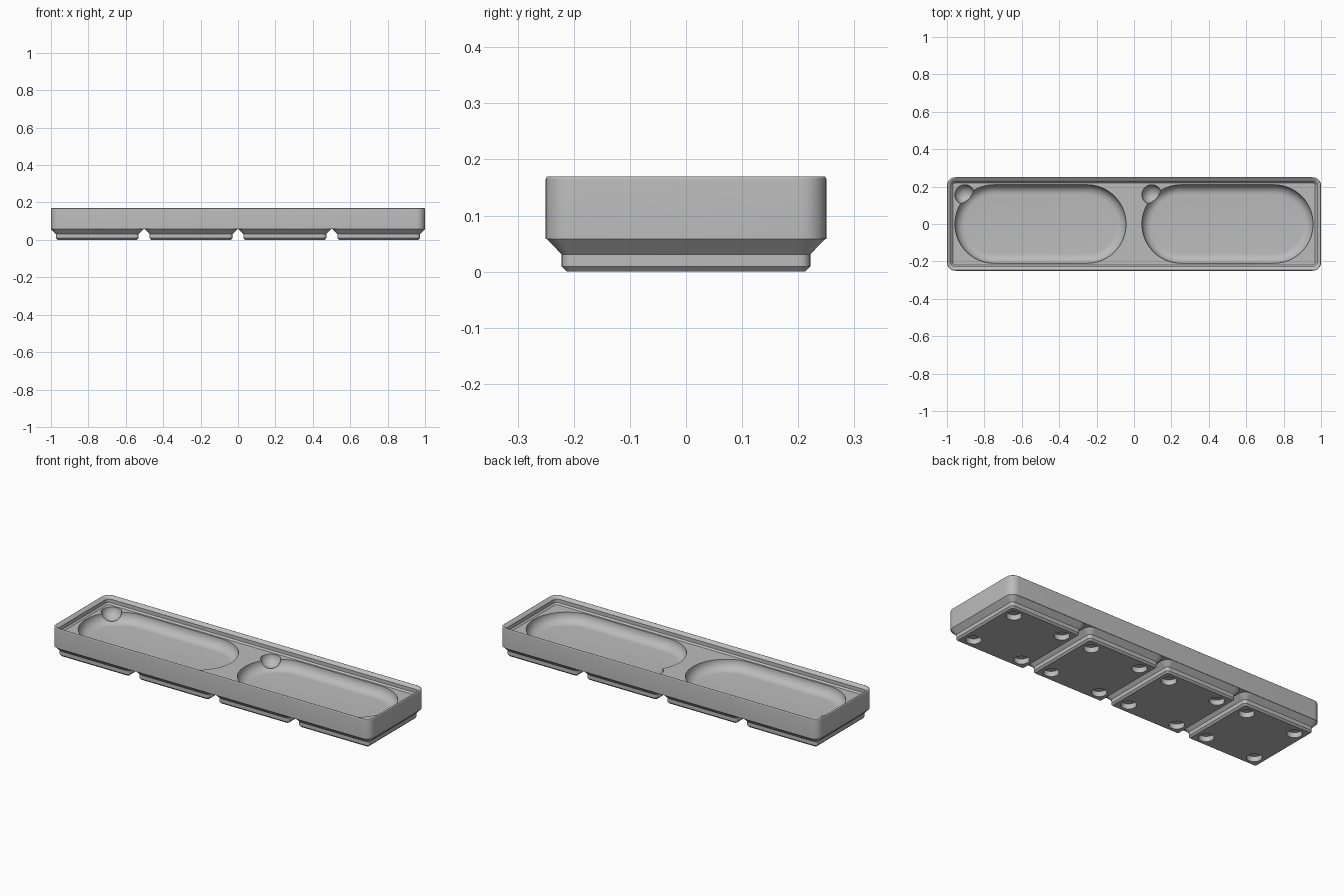
import bpy
import bmesh
from math import sin, cos, pi, radians

if "Cube" in bpy.data.objects:
    bpy.data.objects.remove(bpy.data.objects["Cube"], do_unlink=True)

grey = bpy.data.materials.new("plain grey")
grey.use_nodes = True
COLOUR = (0.5, 0.5, 0.5, 1)
grey.diffuse_color = COLOUR
grey.node_tree.nodes["Principled BSDF"].inputs["Base Color"].default_value = COLOUR


def rounded_ring(hx, hy, radius, inset, steps):
    """Points of a rounded rectangle, shrunk evenly by the inset."""
    r = max(radius - inset, 0.001)
    points = []
    for quarter, (sx, sy) in enumerate([(1, 1), (-1, 1), (-1, -1), (1, -1)]):
        for i in range(steps + 1):
            a = (quarter + i / steps) * pi / 2
            points.append((sx * (hx - inset - r) + r * cos(a),
                           sy * (hy - inset - r) + r * sin(a)))
    return points


def finish(name, bm, location):
    bmesh.ops.remove_doubles(bm, verts=bm.verts, dist=0.00001)
    bmesh.ops.recalc_face_normals(bm, faces=bm.faces)
    mesh = bpy.data.meshes.new(name)
    bm.to_mesh(mesh)
    bm.free()
    mesh.materials.append(grey)
    obj = bpy.data.objects.new(name, mesh)
    obj.location = location
    bpy.context.collection.objects.link(obj)
    return obj


def loft(name, hx, hy, radius, profile, location=(0, 0, 0), steps=10):
    """Solid made of rounded rings, one for each (inset, height)."""
    bm = bmesh.new()
    rings = [[bm.verts.new((x, y, z)) for x, y in rounded_ring(hx, hy, radius, inset, steps)]
             for inset, z in profile]
    for low, high in zip(rings, rings[1:]):
        for i in range(len(low)):
            j = (i + 1) % len(low)
            bm.faces.new((low[i], low[j], high[j], high[i]))
    bm.faces.new(rings[0])
    bm.faces.new(rings[-1])
    return finish(name, bm, location)


def cut(obj, cutters):
    """Subtract the cutters, keep the result and remove the cutters."""
    for cutter in cutters:
        cutter.hide_render = True
        mod = obj.modifiers.new("cut", "BOOLEAN")
        mod.operation = "DIFFERENCE"
        mod.solver = "EXACT"
        mod.object = cutter
    bpy.context.view_layer.update()
    graph = bpy.context.evaluated_depsgraph_get()
    mesh = bpy.data.meshes.new_from_object(obj.evaluated_get(graph))
    obj.modifiers.clear()
    obj.data = mesh
    for cutter in cutters:
        bpy.data.objects.remove(cutter, do_unlink=True)


def smooth(obj):
    bpy.ops.object.select_all(action="DESELECT")
    obj.select_set(True)
    bpy.context.view_layer.objects.active = obj
    bpy.ops.object.shade_smooth_by_angle(angle=radians(30))


CORNER = 0.045
BASE = 0.058    # underside of the tray
FLOOR = 0.127   # top of the solid fill inside the lip
TOP = 0.17
PITCH = 0.5015

# Tray body with a rounded rim and a stepped stacking lip
rim = 0.005
rim_arc = [(rim - rim * cos(a), TOP - rim + rim * sin(a))
           for a in [i * pi / 10 for i in range(6)]]
lip = [(0.008, TOP - 0.001), (0.0225, TOP - 0.0145),
       (0.0225, FLOOR + 0.0084), (0.031, FLOOR)]
body = loft("tray_body", 1, 0.25, CORNER, [(0, BASE)] + rim_arc + lip)

# Two long rounded wells, each with a round finger scoop in its back corner
DEPTH = 0.054
FILLET = 0.052
well = [(0, FLOOR + 0.02), (0, FLOOR - DEPTH + FILLET)]
well += [(FILLET * (1 - cos(a)), FLOOR - DEPTH + FILLET * (1 - sin(a)))
         for a in [i * pi / 20 for i in range(1, 11)]]
cutters = []
for x in (-0.5, 0.5):
    cutters.append(loft("well_cutter", 0.4575, 0.21, 0.21, well, (x, 0, 0), 20))
    bm = bmesh.new()
    bmesh.ops.create_uvsphere(bm, u_segments=48, v_segments=24, radius=0.053)
    cutters.append(finish("scoop_cutter", bm, (x - 0.405, 0.157, FLOOR + 0.0005)))
cut(body, cutters)
smooth(body)

# Four stepped feet, each with four round magnet holes
foot_profile = [(0.0355, 0), (0.0265, 0.0095), (0.0265, 0.031),
                (0, BASE), (0.003, BASE + 0.003)]
for n in range(4):
    x = (n - 1.5) * PITCH
    foot = loft("foot_%d" % (n + 1), 0.248, 0.248, CORNER, foot_profile, (x, 0, 0))
    holes = []
    for sx in (-1, 1):
        for sy in (-1, 1):
            bm = bmesh.new()
            bmesh.ops.create_cone(bm, cap_ends=True, segments=32, radius1=0.039,
                                  radius2=0.039, depth=0.058)
            holes.append(finish("hole_cutter", bm, (x + sx * 0.155, sy * 0.155, 0)))
    cut(foot, holes)
    smooth(foot)
